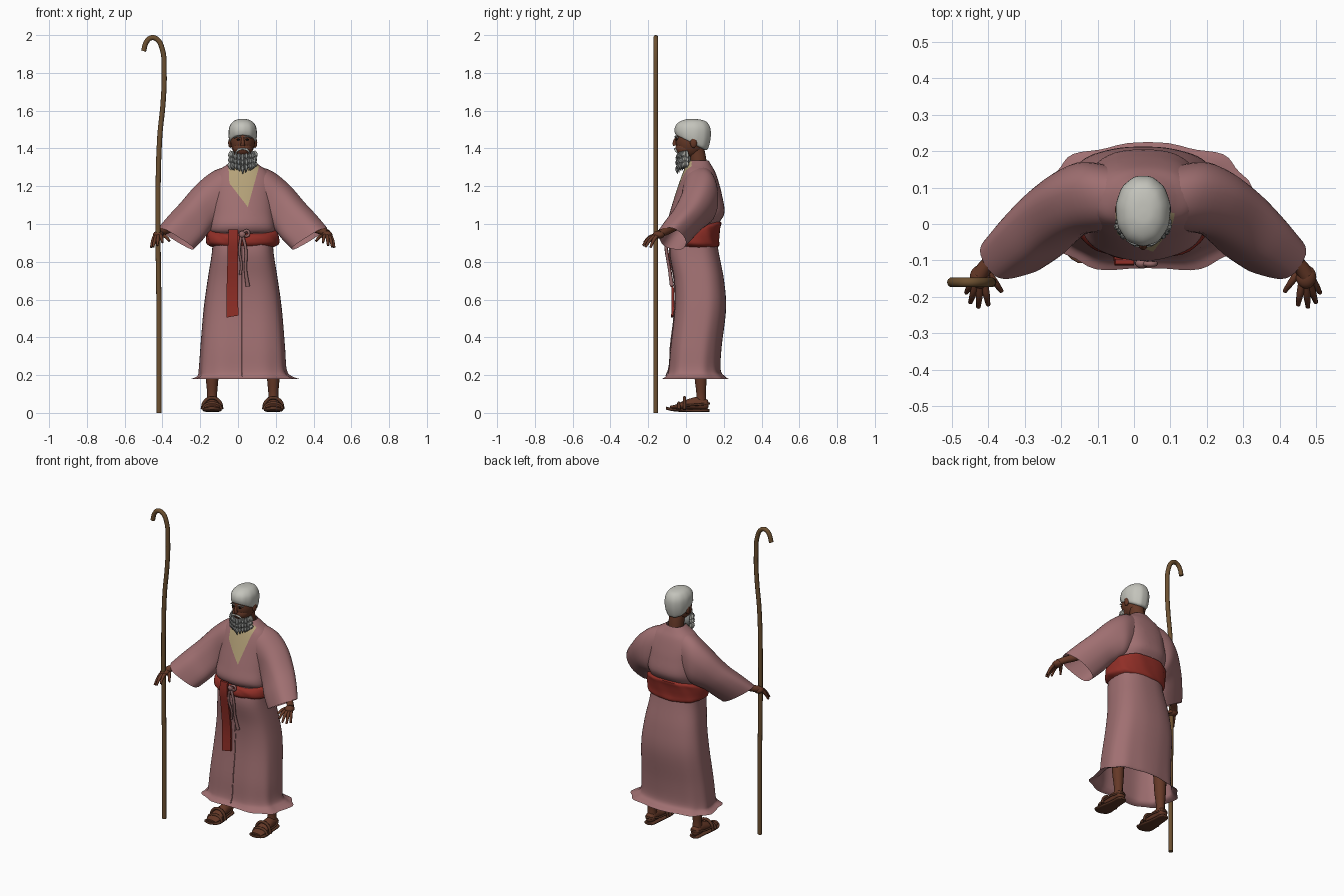
import bpy, bmesh, random
from math import sin, cos, pi, copysign
from mathutils import Vector, Matrix

if "Cube" in bpy.data.objects:
    bpy.data.objects.remove(bpy.data.objects["Cube"])
random.seed(4)
CX = 0.025  # centre line of the body


def material(name, rgb):
    m = bpy.data.materials.new(name)
    m.use_nodes = True
    m.diffuse_color = (*rgb, 1)
    m.node_tree.nodes["Principled BSDF"].inputs["Base Color"].default_value = (*rgb, 1)
    return m


ROBE = material("dusty rose cloth", (0.35, 0.16, 0.165))
RED = material("red sash", (0.28, 0.028, 0.02))
SKIN = material("dark skin", (0.13, 0.04, 0.02))
HAIR = material("white hair", (0.55, 0.55, 0.50))
BEARD = material("grey beard", (0.27, 0.28, 0.27))
CREAM = material("cream undershirt", (0.46, 0.36, 0.19))
WOOD = material("staff wood", (0.15, 0.08, 0.03))
LEATHER = material("sandal leather", (0.10, 0.035, 0.018))
CORD = material("cord", (0.29, 0.14, 0.14))
EYE = material("eye black", (0.01, 0.008, 0.006))


def finish(bm, name, *mats):
    bmesh.ops.recalc_face_normals(bm, faces=bm.faces)
    me = bpy.data.meshes.new(name)
    bm.to_mesh(me)
    bm.free()
    for m in mats:
        me.materials.append(m)
    ob = bpy.data.objects.new(name, me)
    bpy.context.collection.objects.link(ob)


def ball(name, loc, radii, mat):
    bm = bmesh.new()
    bmesh.ops.create_uvsphere(bm, u_segments=24, v_segments=16, radius=1,
                              matrix=Matrix.Translation(loc) @ Matrix.Diagonal((*radii, 1)))
    finish(bm, name, mat)


def spline(p, steps):
    """Smoothly fill in between rings of (centre, u, v)."""
    out = []
    for i in range(len(p) - 1):
        a, b, c, d = p[max(i - 1, 0)], p[i], p[i + 1], p[min(i + 2, len(p) - 1)]
        for k in range(steps):
            t = k / steps
            out.append([q1 + (q2 - q0) * t / 2 + (2 * q0 - 5 * q1 + 4 * q2 - q3) * t * t / 2
                        + (3 * q1 - q0 - 3 * q2 + q3) * t ** 3 / 2
                        for q0, q1, q2, q3 in zip(a, b, c, d)])
    return out + [p[-1]]


def loft(rings, n=40, steps=4, power=1.0, phase=0.0, fold=None, caps=False):
    """Skin closed cross-sections; fold(angle, fraction) scales the radius."""
    bm = bmesh.new()
    rings = spline([[Vector(q) for q in r] for r in rings], steps)
    rows = []
    for j, (c, u, v) in enumerate(rings):
        row = []
        for i in range(n):
            t = 2 * pi * i / n + phase
            k = fold(t, j / (len(rings) - 1)) if fold else 1
            x, y = (copysign(abs(q) ** power, q) * k for q in (cos(t), sin(t)))
            row.append(bm.verts.new(c + u * x + v * y))
        rows.append(row)
    for a, b in zip(rows, rows[1:]):
        for i in range(n):
            bm.faces.new((a[i], a[i - 1], b[i - 1], b[i]))
    if caps:
        bm.faces.new(rows[0])
        bm.faces.new(rows[-1])
    return bm


def level(z, rx, front, back, cx=CX, tilt=0.0):
    return (cx, (front + back) / 2, z), (rx, 0, 0), (0, (back - front) / 2, tilt)


def tube(name, pts, r, mat, radii=None, res=3):
    cu = bpy.data.curves.new(name, "CURVE")
    cu.dimensions = "3D"
    cu.bevel_depth, cu.bevel_resolution = r, res
    cu.resolution_u, cu.use_fill_caps = 6, True
    s = cu.splines.new("BEZIER")
    s.bezier_points.add(len(pts) - 1)
    for i, (b, p) in enumerate(zip(s.bezier_points, pts)):
        b.co = p
        b.handle_left_type = b.handle_right_type = "AUTO"
        b.radius = radii[i] if radii else 1
    cu.materials.append(mat)
    ob = bpy.data.objects.new(name, cu)
    bpy.context.collection.objects.link(ob)
    bpy.ops.object.select_all(action="DESELECT")
    ob.select_set(True)
    bpy.context.view_layer.objects.active = ob
    bpy.ops.object.convert(target="MESH")


# Skirt with flared hem and soft folds
skirt = [level(.18, .28, -.128, .218, .038), level(.195, .245, -.108, .2, .034), level(.23, .23, -.094, .18),
         level(.35, .222, -.084, .186), level(.55, .206, -.062, .21), level(.7, .186, -.064, .2),
         level(.85, .163, -.088, .172), level(.96, .158, -.07, .155)]
finish(loft(skirt, 64, 5, .72, fold=lambda t, f: 1 + .03 * (1 - f) ** 2 * sin(9 * t) + .01 * sin(5 * t)),
       "robe_skirt", ROBE)
tube("robe_front_edge", [(.022, c[1] - v[1] + .001, c[2]) for c, u, v in skirt[1:]], .003, ROBE)

# Robe top, with the open neck cut in along three planes that face its inside
bm = loft([level(.945, .15, -.065, .14), level(.965, .175, -.09, .155), level(1.0, .177, -.1, .172),
           level(1.06, .174, -.085, .205), level(1.15, .168, -.058, .192), level(1.22, .165, -.035, .174),
           level(1.275, .138, -.015, .155), level(1.31, .09, 0, .135), level(1.335, .055, .02, .12)], 48, 5, .88,
          fold=lambda t, f: 1 + .012 * sin(7 * t) * (1 - f))
apex = Vector((.052, 0, 1.09))
neck = [(apex, Vector((.11, 0, .085))), (apex, Vector((-.18, 0, .05))), (Vector((-.045, 0, 1.2)), Vector((1, 0, .05)))]
for co, no in neck:
    bmesh.ops.bisect_plane(bm, geom=bm.verts[:] + bm.edges[:] + bm.faces[:], plane_co=co, plane_no=no)
for f in bm.faces:
    p = f.calc_center_median()
    if p.y < .03 and all((p - co).dot(no) > 0 for co, no in neck):
        f.material_index = 1
finish(bm, "robe_top", ROBE, CREAM)

# Sash, knotted cord and hanging end
finish(loft([level(.878, .162, -.085, .16, tilt=-.006), level(.893, .188, -.096, .174, tilt=-.006),
             level(.92, .192, -.097, .174), level(.955, .19, -.092, .182, tilt=.022),
             level(.975, .18, -.085, .188, tilt=.033), level(.985, .15, -.065, .16, tilt=.033)], 48, 3, .85,
            fold=lambda t, f: 1 + .013 * sin(8 * t + 7 * f) + .008 * sin(15 * t + 12 * f)), "sash", RED)
finish(loft([((-.025, -.103, .972), (.036, 0, 0), (0, .01, 0)), ((-.027, -.106, .9), (.038, 0, 0), (0, .01, 0)),
             ((-.028, -.09, .8), (.04, 0, 0), (0, .009, 0)), ((-.03, -.07, .65), (.043, 0, 0), (0, .009, 0)),
             ((-.03, -.072, .51), (.045, 0, .008), (0, .009, 0))], 4, 3, phase=pi / 4, caps=True), "sash_end", RED)
ball("cord_knot", (.022, -.108, .945), (.018, .014, .018), CORD)
tube("cord_long", [(.022, -.108, .95), (.042, -.104, .86), (.04, -.088, .76), (.052, -.074, .67)], .008, CORD,
     (1, 1, 1, 1.4))
tube("cord_short", [(.018, -.108, .95), (.008, -.106, .86), (.018, -.09, .78), (.012, -.082, .73)], .007, CORD)
tube("cord_loop", [(.02, -.108, .95), (.05, -.11, .965), (.055, -.108, .94), (.022, -.108, .94)], .007, CORD)

# Sleeves: each ring runs from a top point to a bottom point (x, y, z) with a depth
arm = [((.04, .07, 1.312), (.08, .08, 1.03), .085), ((.14, .07, 1.285), (.13, .08, 1.0), .095),
       ((.235, .055, 1.212), (.16, .06, .98), .088), ((.32, .01, 1.115), (.185, .025, .955), .083),
       ((.385, -.045, 1.045), (.215, -.01, .915), .078), ((.44, -.1, .98), (.262, -.05, .865), .068)]
for s, side in ((1, "left"), (-1, "right")):
    def P(x, y, z):
        return Vector((CX + s * x, y, z))
    rings = []
    for top, low, depth in arm:
        a, b = P(*top), P(*low)
        rings.append(((a + b) / 2, (a - b) / 2, (s * depth * .35, depth, 0)))
    finish(loft(rings, 36, 5, .84, fold=lambda t, f: 1 + .025 * f * sin(5 * t)), side + "_sleeve", ROBE)

    # Forearm, palm and fingers
    tube(side + "_forearm", [P(.3, 0, 1.03), P(.37, -.065, .985), P(.43, -.115, .958), P(.448, -.14, .948)],
         .024, SKIN, (1.2, 1, .85, .9))
    ball(side + "_palm", P(.447, -.145, .943), (.028, .032, .021), SKIN)
    for i, (base, tip) in enumerate([((.428, -.13, .94), (.388, -.185, .91)), ((.435, -.165, .94), (.425, -.222, .902)),
                                     ((.447, -.168, .938), (.452, -.228, .886)),
                                     ((.457, -.165, .936), (.474, -.215, .878)),
                                     ((.465, -.155, .936), (.485, -.188, .876))]):
        a, b = P(*base), P(*tip)
        tube(f"{side}_finger_{i + 1}", [a, (a + b) / 2 + Vector((0, 0, .008)), b], .0095, SKIN, (1.1, 1, .65), 2)

    # Leg, foot and sandal
    fx = .162
    tube(side + "_leg", [P(fx, .08, .04), P(fx, .08, .1), P(fx, .077, .2), P(fx, .075, .42)], .029, SKIN,
         (1, .9, 1.2, 1.6))
    finish(loft([(P(fx, y, z), (w, 0, 0), (0, 0, h)) for y, z, w, h in
                 ((.118, .045, .012, .015), (.108, .045, .028, .028), (.06, .05, .032, .035),
                  (0, .043, .038, .026), (-.05, .032, .042, .014), (-.085, .028, .034, .009))],
                20, 3, caps=True), side + "_foot", SKIN)
    finish(loft([(P(fx, y, z), (w, 0, 0), (0, 0, .008)) for y, z, w in
                 ((.125, .014, .012), (.112, .013, .032), (.05, .012, .037), (-.04, .014, .05),
                  (-.085, .02, .046), (-.107, .026, .016))], 16, 3, .6, caps=True), side + "_sandal_sole", LEATHER)
    for i, (y, h, w) in enumerate(((-.038, .052, .05), (-.008, .08, .052))):
        tube(f"{side}_sandal_strap_{i + 1}", [P(fx - w, y, .018), P(fx - w * .75, y, h * .75), P(fx, y, h),
             P(fx + w * .75, y, h * .75), P(fx + w, y, .018)], .009, LEATHER, None, 2)
    tube(side + "_heel_strap", [P(fx - .046, 0, .04), P(fx - .036, .08, .045), P(fx, .122, .05),
         P(fx + .036, .08, .045), P(fx + .046, 0, .04)], .006, LEATHER, None, 2)

    # Paired features of the face
    ball(side + "_ear", P(.066, .04, 1.43), (.011, .018, .027), SKIN)
    ball(side + "_eye", P(.024, -.051, 1.447), (.01, .006, .005), EYE)
    tube(side + "_eyebrow", [P(.01, -.056, 1.459), P(.025, -.055, 1.464), P(.045, -.042, 1.456)], .004, BEARD)
    tube(side + "_moustache", [P(0, -.06, 1.398), P(.022, -.056, 1.393), P(.042, -.042, 1.37)], .006, HAIR,
         (.8, 1, .4))

# Head, neck and hair
tube("neck", [(CX, .07, 1.29), (CX, .06, 1.36), (CX, .045, 1.42)], .046, SKIN)
ball("head", (CX, .024, 1.44), (.065, .079, .09), SKIN)
ball("jaw", (CX, -.003, 1.4), (.053, .053, .045), SKIN)
tube("nose", [(CX, -.052, 1.458), (CX, -.061, 1.43), (CX, -.058, 1.415)], .01, SKIN, (.6, 1, 1.2))
finish(loft([level(1.43, .06, -.05, .103, tilt=-.04), level(1.438, .07, -.056, .118, tilt=-.038),
             level(1.475, .075, -.06, .131, tilt=-.022), level(1.513, .071, -.054, .13, tilt=-.008),
             level(1.54, .054, -.036, .11), level(1.553, .03, -.005, .075), level(1.556, .005, .025, .035)],
            40, 4, .95, fold=lambda t, f: 1 + .018 * (1 - f) * sin(11 * t), caps=True), "hair", HAIR)

# Beard: a core with rows of tapering locks around the jaw, whiter towards the back
ball("beard_core", (CX, -.008, 1.34), (.054, .036, .05), BEARD)
for row in range(3):
    for i in range(13):
        a = (i - 6) / 6 * 1.75
        r = random.uniform(.9, 1.1)
        top = Vector((CX + .063 * sin(a), -.002 - .036 * cos(a), 1.37 - row * .026 + .018 * abs(sin(a))))
        end = Vector((CX + .056 * r * sin(a), -.003 - .038 * r * cos(a),
                      1.325 - row * .027 + .02 * abs(sin(a)) + random.uniform(-.008, .008)))
        mid = (top + end) / 2 + Vector((.008 * sin(a), -.007 * cos(a), 0))
        tube(f"beard_lock_{row + 1}_{i + 1}", [top, mid, end], .011, HAIR if i in (0, 1, 11, 12) else BEARD,
             (.4, 1, .15), 1)

# Shepherd's staff with a hooked top
tube("staff", [(x, -.16, z) for x, z in ((-.418, 0), (-.418, .5), (-.423, 1), (-.415, 1.45), (-.396, 1.65),
     (-.391, 1.8), (-.402, 1.93), (-.428, 1.977), (-.458, 1.986), (-.484, 1.965), (-.5, 1.915))], .0135, WOOD)
for ob in bpy.context.scene.objects:
    if ob.type == "MESH":
        ob.data.shade_smooth()
        ob.data.set_sharp_from_angle(angle=0.9)
